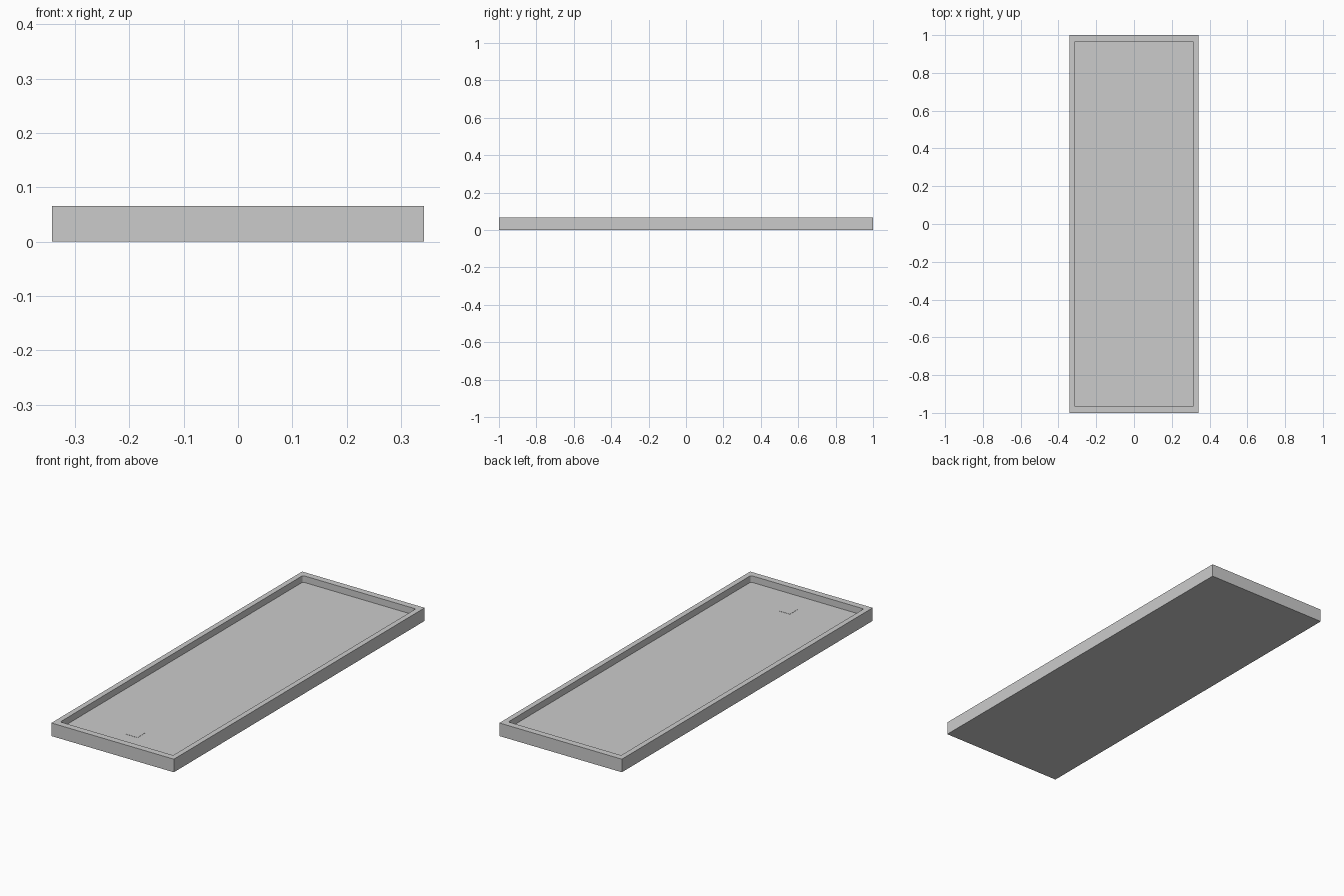
import bpy, bmesh

if "Cube" in bpy.data.objects:
    bpy.data.objects.remove(bpy.data.objects["Cube"])

HX, HY, H = 0.342, 1.0, 0.066
FLOOR = 0.033


def block(name, cx, cy, hx, hy, z0, z1, radius=0.0):
    """Box with optionally rounded vertical edges."""
    bm = bmesh.new()
    bmesh.ops.create_cube(bm, size=1)
    for v in bm.verts:
        v.co = (cx + v.co.x * 2 * hx, cy + v.co.y * 2 * hy,
                (z0 + z1) / 2 + v.co.z * (z1 - z0))
    if radius:
        upright = [e for e in bm.edges
                   if abs(e.verts[0].co.z - e.verts[1].co.z) > 1e-5]
        bmesh.ops.bevel(bm, geom=upright, offset=radius, segments=3,
                        profile=0.5, affect='EDGES')
    me = bpy.data.meshes.new(name)
    bm.to_mesh(me)
    bm.free()
    ob = bpy.data.objects.new(name, me)
    bpy.context.collection.objects.link(ob)
    return ob


# Shallow tray with a recessed floor
tray = block("shower_tray", 0, 0, HX, HY, 0, H)
cutter = block("basin_cutter", 0, 0, 0.315, 0.967, FLOOR, H + 0.05, 0.008)
cutter.hide_render = True
mod = tray.modifiers.new("basin", 'BOOLEAN')
mod.operation = 'DIFFERENCE'
mod.solver = 'EXACT'
mod.object = cutter
bpy.context.view_layer.objects.active = tray
bpy.ops.object.modifier_apply(modifier=mod.name)
bpy.data.objects.remove(cutter)

# Square drain cover near the front end
block("drain_cover", 0, -0.815, 0.032, 0.032, FLOOR - 0.005, FLOOR + 0.001)
